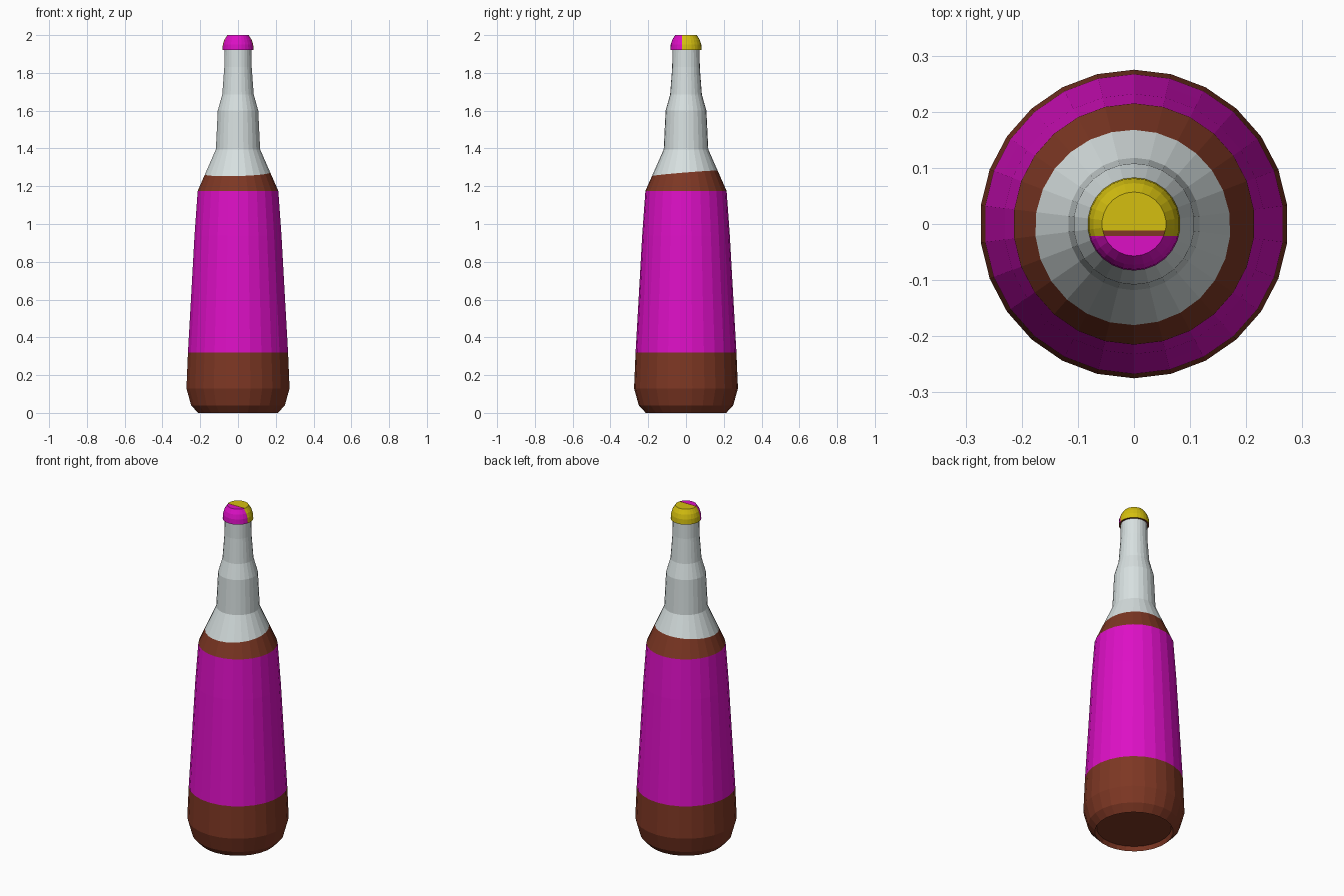
import bpy, bmesh, math

if "Cube" in bpy.data.objects:
    bpy.data.objects.remove(bpy.data.objects["Cube"])

SIDES = 26


def material(name, rgb):
    m = bpy.data.materials.new(name)
    m.diffuse_color = (*rgb, 1)
    m.use_nodes = True
    m.node_tree.nodes["Principled BSDF"].inputs["Base Color"].default_value = m.diffuse_color
    return m


BROWN, MAGENTA, WHITE, YELLOW = range(4)
MATS = [material("brown glass", (0.205, 0.038, 0.017)),
        material("magenta label", (0.72, 0.005, 0.56)),
        material("pale foil", (0.68, 0.745, 0.745)),
        material("yellow cap", (0.66, 0.52, 0.005))]


def foil_edge(a):
    """Slightly tilted lower edge of the foil, lying on the shoulder cone."""
    z = 1.268 + 0.014 * math.sin(a) + 0.005 * math.cos(a)
    return 0.215 + (z - 1.175) / (1.395 - 1.175) * (0.118 - 0.215), z


def lathe(bm, profile):
    """Revolve (radius, z, material of the band above) points, capping both ends."""
    rings = []
    for p in profile:
        ring = []
        for i in range(SIDES):
            a = math.pi / 2 + i * 2 * math.pi / SIDES
            r, z = foil_edge(a) if p[0] is None else p[:2]
            ring.append(bm.verts.new((r * math.cos(a), r * math.sin(a), z)))
        rings.append(ring)
    for lo, hi, p in zip(rings, rings[1:], profile):
        for i in range(SIDES):
            j = (i + 1) % SIDES
            bm.faces.new((lo[i], lo[j], hi[j], hi[i])).material_index = p[2]
    bm.faces.new(rings[0][::-1]).material_index = profile[0][2]
    bm.faces.new(rings[-1]).material_index = profile[-1][2]


def finish(bm, name):
    bmesh.ops.recalc_face_normals(bm, faces=bm.faces[:])
    me = bpy.data.meshes.new(name)
    bm.to_mesh(me)
    bm.free()
    for m in MATS:
        me.materials.append(m)
    ob = bpy.data.objects.new(name, me)
    bpy.context.collection.objects.link(ob)


# Bottle: recessed base, body, label band, shoulder, foil-wrapped neck
bm = bmesh.new()
lathe(bm, [(0.203, 0.025, BROWN), (0.213, 0.0, BROWN), (0.25, 0.04, BROWN),
           (0.275, 0.13, BROWN), (0.267, 0.32, MAGENTA), (0.251, 0.6, MAGENTA),
           (0.232, 0.94, MAGENTA), (0.215, 1.175, BROWN), (None, 0, WHITE),
           (0.118, 1.395, WHITE), (0.108, 1.6, WHITE), (0.084, 1.685, WHITE),
           (0.073, 1.83, WHITE), (0.072, 1.93, WHITE)])
finish(bm, "bottle")

# Cap: yellow, with a magenta front part and a thin brown line across the top
bm = bmesh.new()
lathe(bm, [(0.083, 1.92, YELLOW), (0.081, 1.95, YELLOW), (0.073, 1.975, YELLOW),
           (0.057, 2.0, YELLOW)])
for y in (-0.021, -0.012):
    bmesh.ops.bisect_plane(bm, geom=bm.verts[:] + bm.edges[:] + bm.faces[:],
                           plane_co=(0, y, 0), plane_no=(0, 1, 0))
for f in bm.faces:
    c = f.calc_center_median()
    if c.z < 1.921:
        f.material_index = BROWN
    elif c.y < -0.021:
        f.material_index = MAGENTA
    elif c.z > 1.999 and c.y < -0.012:
        f.material_index = BROWN
finish(bm, "cap")
